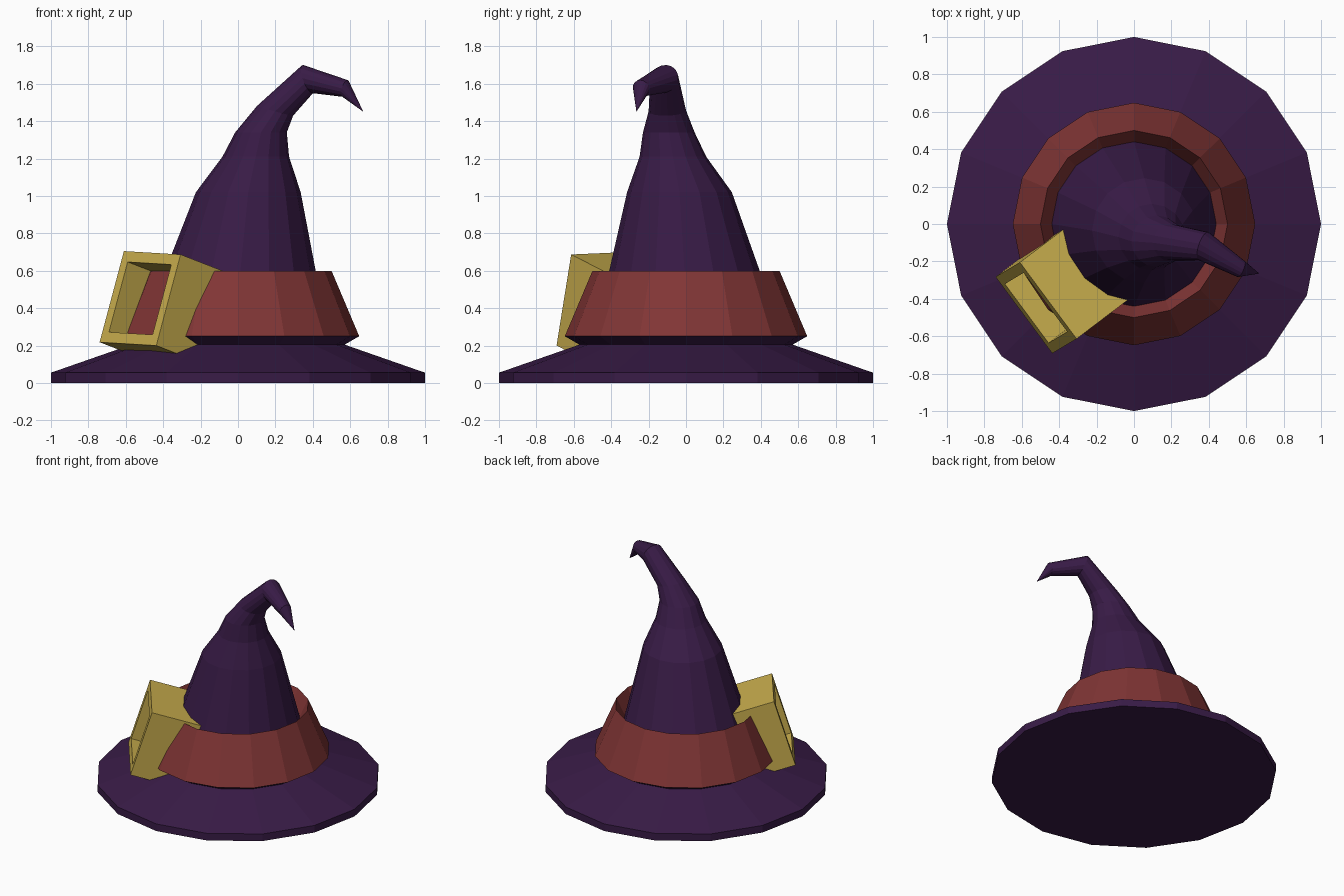
import bpy
from math import cos, sin, pi
from mathutils import Vector

if "Cube" in bpy.data.objects:
    bpy.data.objects.remove(bpy.data.objects["Cube"])

SIDES = 16
UP = Vector((0, 0, 1))


def material(name, rgb):
    m = bpy.data.materials.new(name)
    m.diffuse_color = (*rgb, 1)
    m.use_nodes = True
    m.node_tree.nodes["Principled BSDF"].inputs["Base Color"].default_value = m.diffuse_color
    return m


def add_mesh(name, verts, faces, mat):
    me = bpy.data.meshes.new(name)
    me.from_pydata(verts, [], faces)
    me.materials.append(mat)
    ob = bpy.data.objects.new(name, me)
    bpy.context.collection.objects.link(ob)
    return ob


def ring(center, radius, axis=(0, 0, 1)):
    q = UP.rotation_difference(Vector(axis))
    return [Vector(center) + q @ Vector((radius * cos(2 * pi * i / SIDES),
                                         radius * sin(2 * pi * i / SIDES), 0))
            for i in range(SIDES)]


def loft(name, rings, mat, cap=False, tip=None):
    verts = [v for r in rings for v in r]
    faces = []
    for k in range(len(rings) - 1):
        for i in range(SIDES):
            j = (i + 1) % SIDES
            a, b = k * SIDES, (k + 1) * SIDES
            faces.append((a + i, a + j, b + j, b + i))
    if cap:
        faces.append(tuple(reversed(range(SIDES))))
    if tip:
        verts.append(Vector(tip))
        last = (len(rings) - 1) * SIDES
        faces += [(last + i, last + (i + 1) % SIDES, len(verts) - 1) for i in range(SIDES)]
    return add_mesh(name, verts, faces, mat)


purple = material("purple_cloth", (0.04, 0.011, 0.062))
red = material("red_band", (0.22, 0.036, 0.036))
gold = material("gold_metal", (0.58, 0.42, 0.075))

# brim with the undercut lip below the band
loft("brim", [ring((0, 0, z), r) for r, z in
              [(1, 0), (1, 0.055), (0.57, 0.205), (0.648, 0.25)]], purple, cap=True)

# band with its inward-sloping top edge
loft("band", [ring((0, 0, z), r) for r, z in
              [(0.648, 0.25), (0.5, 0.6), (0.44, 0.47)]], red)

# bent crown, ring by ring: centre, radius, axis
crown = [((0, 0, 0.47), 0.44, (0, 0, 1)),
         ((0.055, -0.035, 1.02), 0.28, (0, 0, 1)),
         ((0.095, -0.07, 1.21), 0.178, (0, 0, 1)),
         ((0.123, -0.092, 1.34), 0.138, (0, 0, 1)),
         ((0.198, -0.1, 1.455), 0.1, (0.26, -0.03, 0.96)),
         ((0.372, -0.118, 1.625), 0.08, (0.88, -0.3, 0.33)),
         ((0.572, -0.24, 1.575), 0.047, (0.85, -0.35, -0.3))]
loft("crown", [ring(*c) for c in crown], purple, tip=(0.67, -0.265, 1.45))

# square buckle frame, tilted to follow the band
corner = Vector((-0.61, -0.205, 0.705))
across = Vector((0.303, -0.409, -0.018))
down = Vector((-0.13, -0.078, -0.487))
inward = across.cross(down).normalized() * 0.36
if inward.x < 0:
    inward.negate()
b = 0.115
square = [(0, 0), (1, 0), (1, 1), (0, 1)]
hole = [(b + u * (1 - 2 * b), b + v * (1 - 2 * b)) for u, v in square]
verts = [corner + across * u + down * v + inward * d
         for d in (0, 1) for u, v in square + hole]
faces = []
for i in range(4):
    j = (i + 1) % 4
    faces += [(i, i + 4, j + 4, j), (i + 8, j + 8, j + 12, i + 12),
              (i, j, j + 8, i + 8), (i + 4, i + 12, j + 12, j + 4)]
add_mesh("buckle", verts, faces, gold)
